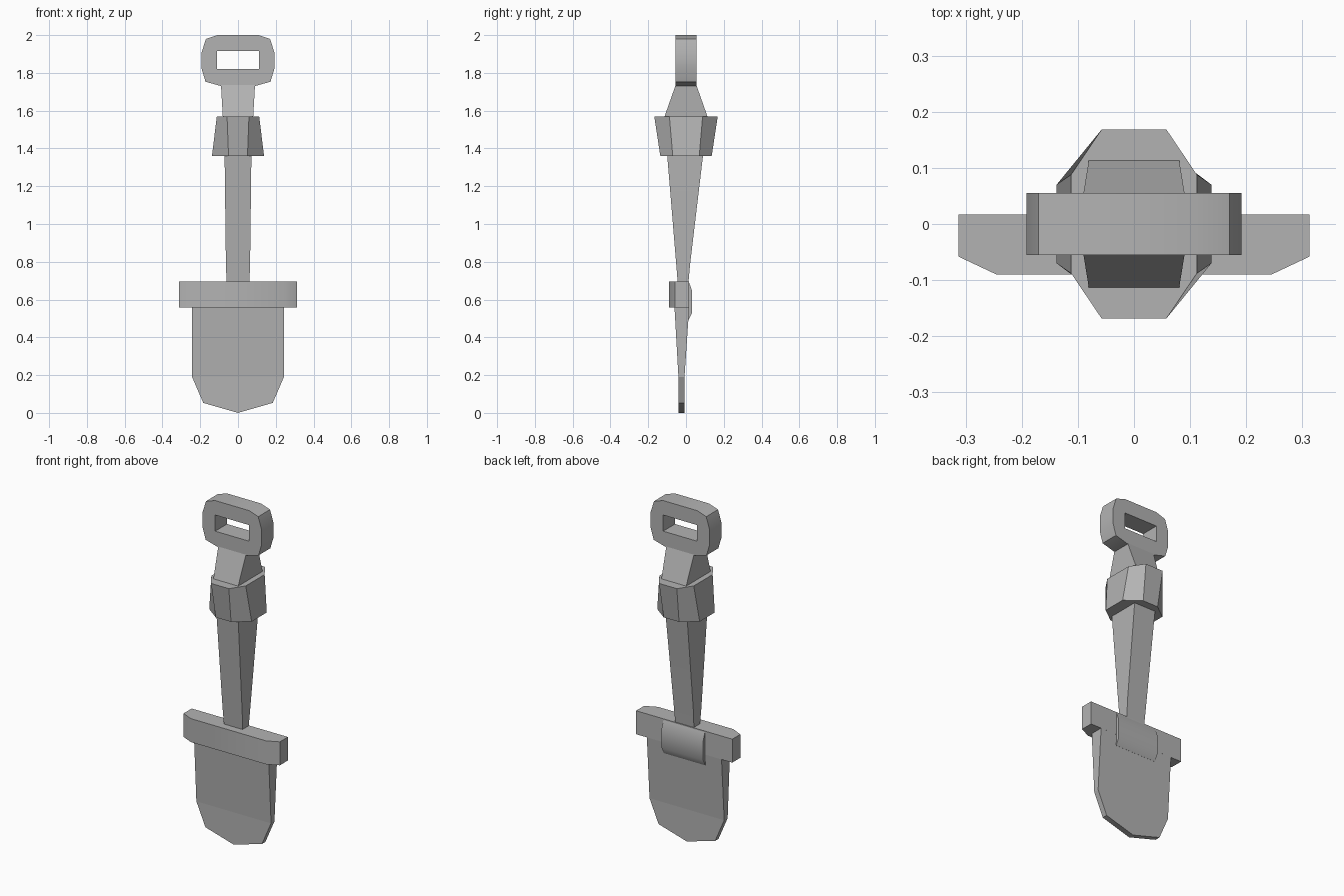
import bpy, bmesh, math

if "Cube" in bpy.data.objects:
    bpy.data.objects.remove(bpy.data.objects["Cube"])

grey = bpy.data.materials.new("plain_grey")
grey.diffuse_color = (0.45, 0.45, 0.45, 1)
grey.use_nodes = True
grey.node_tree.nodes["Principled BSDF"].inputs["Base Color"].default_value = grey.diffuse_color


def finish(name, bm):
    bmesh.ops.recalc_face_normals(bm, faces=bm.faces[:])
    me = bpy.data.meshes.new(name)
    bm.to_mesh(me)
    bm.free()
    me.materials.append(grey)
    ob = bpy.data.objects.new(name, me)
    bpy.context.collection.objects.link(ob)
    bpy.ops.object.select_all(action='DESELECT')
    ob.select_set(True)
    bpy.context.view_layer.objects.active = ob
    bpy.ops.object.shade_smooth_by_angle(angle=math.radians(40))
    return ob


def loft(name, rings):
    """Skin a stack of equal-length point rings and cap both ends."""
    bm = bmesh.new()
    rows = [[bm.verts.new(p) for p in ring] for ring in rings]
    n = len(rows[0])
    for a, b in zip(rows, rows[1:]):
        for i in range(n):
            j = (i + 1) % n
            bm.faces.new((a[i], a[j], b[j], b[i]))
    bm.faces.new(rows[0])
    bm.faces.new(rows[-1])
    return finish(name, bm)


def rect(x, y0, y1, z):
    return [(-x, y0, z), (x, y0, z), (x, y1, z), (-x, y1, z)]


def octagon(xi, yo, xo, yi, z):
    q = [(xi, yo), (xo, yi)]
    half = q + [(x, -y) for x, y in reversed(q)]
    return [(x, y, z) for x, y in half + [(-x, -y) for x, y in half]]


def mirrored(right):
    return right + [(-x, z) for x, z in reversed(right) if x > 0]


def slab(outlines, y0, y1):
    """Flat outline (with optional holes) in XZ, thickened along y."""
    bm = bmesh.new()
    edges = []
    for pts in outlines:
        vs = [bm.verts.new((x, y0, z)) for x, z in pts]
        edges += [bm.edges.new((vs[i - 1], vs[i])) for i in range(len(vs))]
    bmesh.ops.triangle_fill(bm, edges=edges, use_beauty=True)
    res = bmesh.ops.extrude_face_region(bm, geom=bm.faces[:], use_keep_orig=True)
    for v in res["geom"]:
        if isinstance(v, bmesh.types.BMVert):
            v.co.y = y1
    return bm


# Grip with a rectangular hand hole
outer = mirrored([(0.11, 2.0), (0.17, 1.98), (0.192, 1.91),
                  (0.192, 1.82), (0.172, 1.753), (0.088, 1.73)])
hole = [(-0.11, 1.82), (0.11, 1.82), (0.11, 1.915), (-0.11, 1.915)]
finish("grip", slab([outer, hole], -0.055, 0.055))

# Neck flaring from the grip down to the collar
loft("neck", [rect(0.08, -0.117, 0.117, 1.56), rect(0.09, -0.055, 0.055, 1.735)])

# Eight-sided collar
loft("collar", [octagon(0.05, 0.136, 0.138, 0.07, 1.36),
                octagon(0.058, 0.168, 0.112, 0.088, 1.57)])

# Tapered shaft
loft("shaft", [rect(0.06, -0.043, 0.012, 0.68), rect(0.064, -0.052, 0.022, 0.79),
               rect(0.071, -0.1, 0.091, 1.37)])

# Crossbar with chamfered front corners
bar = [(-0.313, 0.017), (-0.313, -0.058), (-0.245, -0.09),
       (0.245, -0.09), (0.313, -0.058), (0.313, 0.017)]
loft("crossbar", [[(x, y, z) for x, y in bar] for z in (0.557, 0.695)])

# Blade: thin tip, thickening towards the crossbar
bm = slab([mirrored([(0.243, 0.56), (0.243, 0.19), (0.184, 0.053), (0, 0)])], 0, 1)
bmesh.ops.bisect_plane(bm, geom=bm.verts[:] + bm.edges[:] + bm.faces[:],
                       plane_co=(0, 0, 0.19), plane_no=(0, 0, 1))
for v in bm.verts:
    t = max(0, (v.co.z - 0.19) / 0.37)
    v.co.y = -0.008 + 0.025 * t if v.co.y > 0.5 else -0.04 - 0.021 * t
finish("blade", bm)

# Rounded plate on the back of the crossbar
plate = [(0.0, 0.692), (0.017, 0.688), (0.033, 0.645),
         (0.033, 0.53), (0.013, 0.492), (0.0, 0.492)]
loft("back_plate", [[(x, y, z) for y, z in plate] for x in (-0.135, 0.135)])
